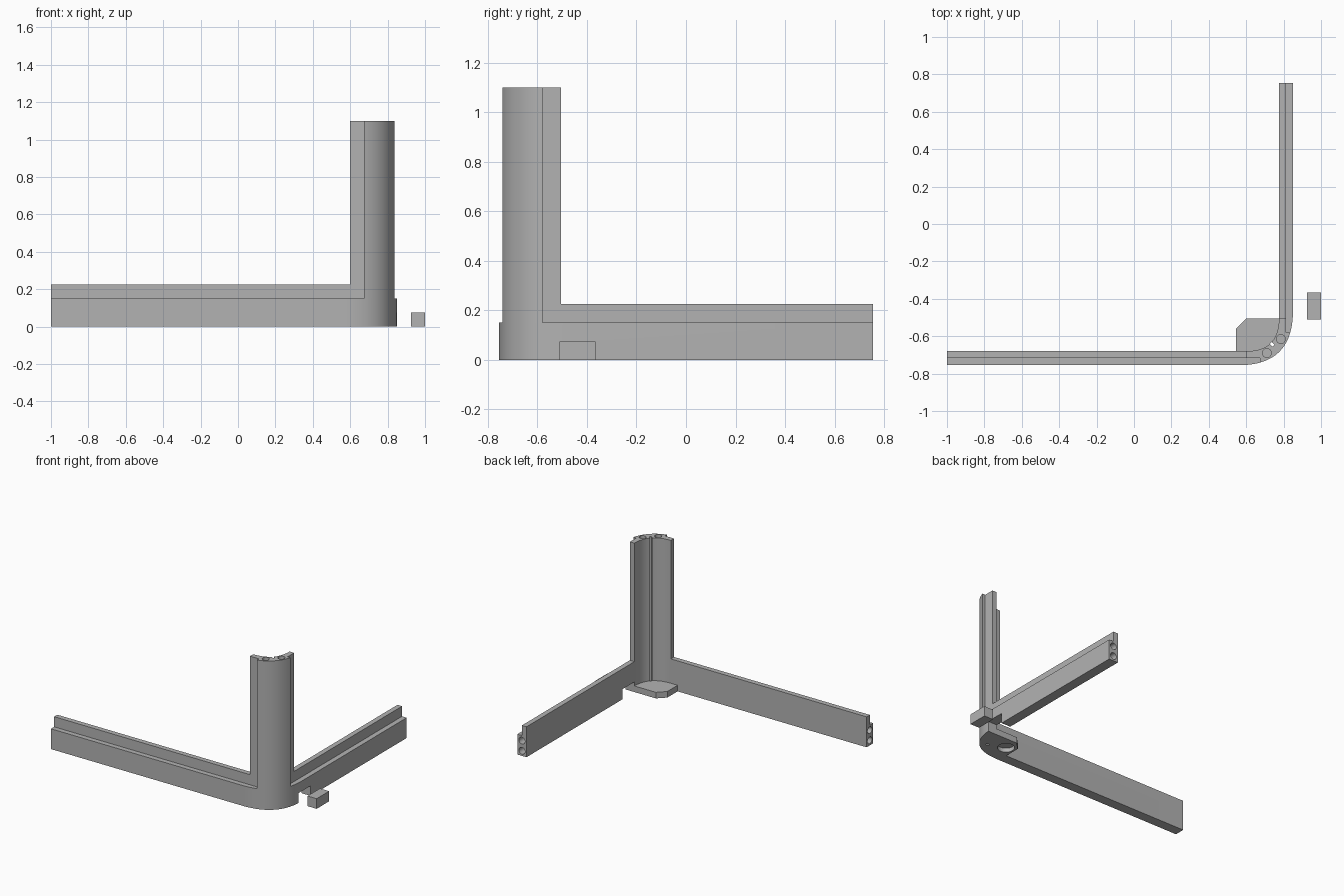
import bpy
import bmesh
from math import radians
from mathutils import Matrix, Vector

cube = bpy.data.objects.get("Cube")
if cube:
    bpy.data.objects.remove(cube, do_unlink=True)

grey = bpy.data.materials.new("plain_grey")
grey.use_nodes = True
COLOUR = (0.45, 0.45, 0.45, 1)
grey.diffuse_color = COLOUR
grey.node_tree.nodes["Principled BSDF"].inputs["Base Color"].default_value = COLOUR

# Plan points are (a, b): distances in from the outer right and front planes.
RIGHT, FRONT = 0.85, -0.755
LONG, SHORT = 1.85, 1.51
THICK, HALF = 0.075, 0.0375
LEDGE, RIM, TOP = 0.15, 0.225, 1.1


def finish(name, bm):
    bmesh.ops.recalc_face_normals(bm, faces=bm.faces)
    mesh = bpy.data.meshes.new(name)
    bm.to_mesh(mesh)
    bm.free()
    mesh.materials.append(grey)
    obj = bpy.data.objects.new(name, mesh)
    bpy.context.collection.objects.link(obj)
    return obj


def prism(name, plan, z0, z1):
    bm = bmesh.new()
    face = bm.faces.new([bm.verts.new((RIGHT - a, FRONT + b, z0)) for a, b in plan])
    top = bmesh.ops.extrude_face_region(bm, geom=[face])["geom"]
    verts = [v for v in top if isinstance(v, bmesh.types.BMVert)]
    bmesh.ops.translate(bm, verts=verts, vec=(0, 0, z1 - z0))
    return finish(name, bm)


def bend(corner, reach, n=24):
    """Parabolic corner running from the front wall to the side wall."""
    return [(corner + reach * (1 - i / n) ** 2, corner + reach * (i / n) ** 2)
            for i in range(n + 1)]


def rod(bm, centre, axis, radius, length):
    turn = Vector(axis).to_track_quat("Z", "Y").to_matrix().to_4x4()
    bmesh.ops.create_cone(bm, cap_ends=True, segments=24, radius1=radius, radius2=radius,
                          depth=length, matrix=Matrix.Translation(centre) @ turn)


def cut(obj, bm):
    cutter = finish("cutter", bm)
    cutter.hide_render = True
    mod = obj.modifiers.new("cut", "BOOLEAN")
    mod.operation, mod.solver, mod.object = "DIFFERENCE", "EXACT", cutter
    bpy.context.view_layer.objects.active = obj
    bpy.ops.object.modifier_apply(modifier=mod.name)
    bpy.data.objects.remove(cutter, do_unlink=True)


def smooth(obj):
    bpy.ops.object.select_all(action="DESELECT")
    obj.select_set(True)
    bpy.context.view_layer.objects.active = obj
    bpy.ops.object.shade_smooth_by_angle(angle=radians(30))


# Shared corner curves, with a narrow slot in the middle of the inner one
outer = bend(0, 0.29)
inner_plain = bend(THICK, 0.175)
inner = inner_plain[::-1]
mid = len(inner) // 2
m = inner[mid][0]
w, deep = 0.005, 0.015
slot = [(m - w, m + w), (m - w - deep, m + w - deep),
        (m + w - deep, m - w - deep), (m + w, m - w)]
inner = inner[:mid - 1] + slot + inner[mid + 2:]

# Base frame: both rails and the rounded corner
base = prism("base_frame", [(LONG, 0)] + outer + [(0, SHORT), (THICK, SHORT)]
             + inner + [(LONG, THICK)], 0, LEDGE)
bm = bmesh.new()
for z in (HALF, LEDGE - HALF):
    rod(bm, (RIGHT - LONG, FRONT + HALF, z), (1, 0, 0), 0.025, 0.2)
    rod(bm, (RIGHT - HALF, FRONT + SHORT, z), (0, 1, 0), 0.025, 0.2)
notch = bmesh.ops.create_cube(bm, size=1)["verts"]
bmesh.ops.scale(bm, verts=notch, vec=(0.3, 0.14, 0.15))
bmesh.ops.translate(bm, verts=notch, vec=(RIGHT, -0.435, 0))
cut(base, bm)
smooth(base)

# Corner column with stepped edges and pin holes in its top
STEP, EDGE = 0.175, 0.25
curve = [p for p in bend(0, 0.29, 96)[::2] if max(p) < STEP]
end = (0.29 ** 0.5 - STEP ** 0.5) ** 2
column = prism("corner_column", [(EDGE, HALF), (STEP, HALF), (STEP, end)] + curve
               + [(end, STEP), (HALF, STEP), (HALF, EDGE)] + inner, LEDGE, TOP)
bm = bmesh.new()
for a, b in ((0.14, 0.065), (0.065, 0.14)):
    rod(bm, (RIGHT - a, FRONT + b, TOP), (0, 0, 1), 0.024, 0.2)
cut(column, bm)
smooth(column)

# Raised inner rims along both rails
for name, length, swap in (("front_rim", LONG, False), ("side_rim", SHORT, True)):
    plan = [(EDGE, HALF), (length, HALF), (length, THICK), (EDGE, THICK)]
    prism(name, [(b, a) if swap else (a, b) for a, b in plan], LEDGE, RIM)

# Foot pad inside the corner, with a round recess underneath
pad = prism("foot_pad", [(0.305, THICK)] + inner_plain
            + [(EDGE, EDGE), (0.305, 0.195)], 0, 0.045)
bm = bmesh.new()
rod(bm, (0.615, -0.6, 0), (0, 0, 1), 0.058, 0.06)
cut(pad, bm)
smooth(pad)

# Loose plug that fits the side notch
prism("notch_plug", [(-0.075, 0.245), (-0.15, 0.245), (-0.15, 0.39), (-0.075, 0.39)],
      0, 0.075)
